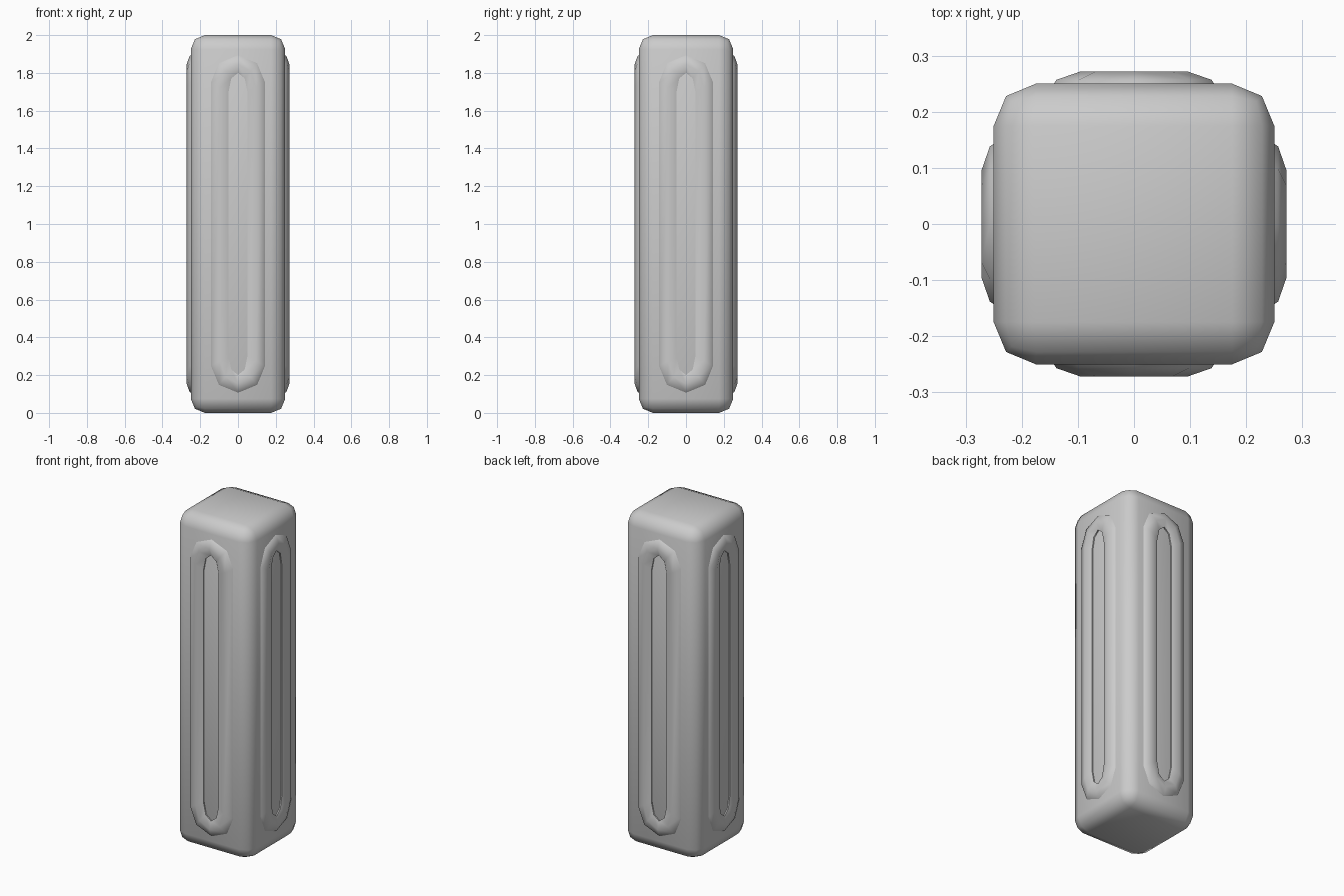
import bpy, bmesh, math
from mathutils import Matrix

if "Cube" in bpy.data.objects:
    bpy.data.objects.remove(bpy.data.objects["Cube"], do_unlink=True)

grey = bpy.data.materials.new("plain_grey")
grey.use_nodes = True
colour = (0.6, 0.6, 0.6, 1)
grey.diffuse_color = colour
grey.node_tree.nodes["Principled BSDF"].inputs["Base Color"].default_value = colour


def finish(bm, name):
    bmesh.ops.recalc_face_normals(bm, faces=bm.faces)
    for f in bm.faces:
        f.smooth = True
    mesh = bpy.data.meshes.new(name)
    bm.to_mesh(mesh)
    bm.free()
    mesh.materials.append(grey)
    obj = bpy.data.objects.new(name, mesh)
    bpy.context.collection.objects.link(obj)


# Block with two-step rounded edges; the upright corners keep a crisp line
bm = bmesh.new()
bmesh.ops.create_cube(bm, size=1, matrix=Matrix.Translation((0, 0, 1)) @ Matrix.Diagonal((0.5, 0.5, 2, 1)))
bmesh.ops.bevel(bm, geom=bm.edges[:], offset=0.075, offset_type='OFFSET',
                segments=2, profile=0.5, affect='EDGES')
for e in bm.edges:
    a, b = (v.co for v in e.verts)
    mid = (a + b) / 2
    upright = abs(a.z - b.z) > 1 and abs(abs(mid.x) - abs(mid.y)) < 0.01
    base_line = abs(a.y - b.y) > 0.3 and 0.2 < mid.x < 0.24 and 0.01 < mid.z < 0.05
    if upright or base_line:
        e.smooth = False
finish(bm, "block")

# Raised slot frame: half-width and depth of each loop, from inside to outside
PROFILE = [(0.05, 0.245), (0.05, 0.257), (0.095, 0.272), (0.138, 0.257), (0.15, 0.24)]


def slot_loop(bm, half, depth):
    centre = 0.7 + (half - 0.05) * 0.55
    rise = 0.8 + (half - 0.05) - centre
    loop = []
    for end in (1, -1):
        for i in range(5):
            t = math.pi * i / 4
            x = half * math.cos(t) * end
            z = 1 + end * (centre + rise * math.sin(t))
            loop.append(bm.verts.new((x, -depth, z)))
    return loop


def slot_frame(name, turn):
    bm = bmesh.new()
    loops = [slot_loop(bm, h, d) for h, d in PROFILE]
    for inner, outer in zip(loops, loops[1:]):
        n = len(inner)
        for i in range(n):
            j = (i + 1) % n
            bm.faces.new((inner[i], inner[j], outer[j], outer[i]))
    # Crisp inner rim
    for k in (0, 1):
        for i, v in enumerate(loops[k]):
            bm.edges.get((v, loops[k][(i + 1) % len(loops[k])])).smooth = False
    bm.normal_update()
    bmesh.ops.recalc_face_normals(bm, faces=bm.faces)
    if sum(f.normal.y * f.calc_area() for f in bm.faces) > 0:
        bmesh.ops.reverse_faces(bm, faces=bm.faces[:])
    bm.transform(Matrix.Rotation(turn, 4, 'Z'))
    for f in bm.faces:
        f.smooth = True
    mesh = bpy.data.meshes.new(name)
    bm.to_mesh(mesh)
    bm.free()
    mesh.materials.append(grey)
    bpy.context.collection.objects.link(bpy.data.objects.new(name, mesh))


for i, side in enumerate(("front", "left", "back", "right")):
    slot_frame(side + "_slot_frame", i * math.pi / 2)
